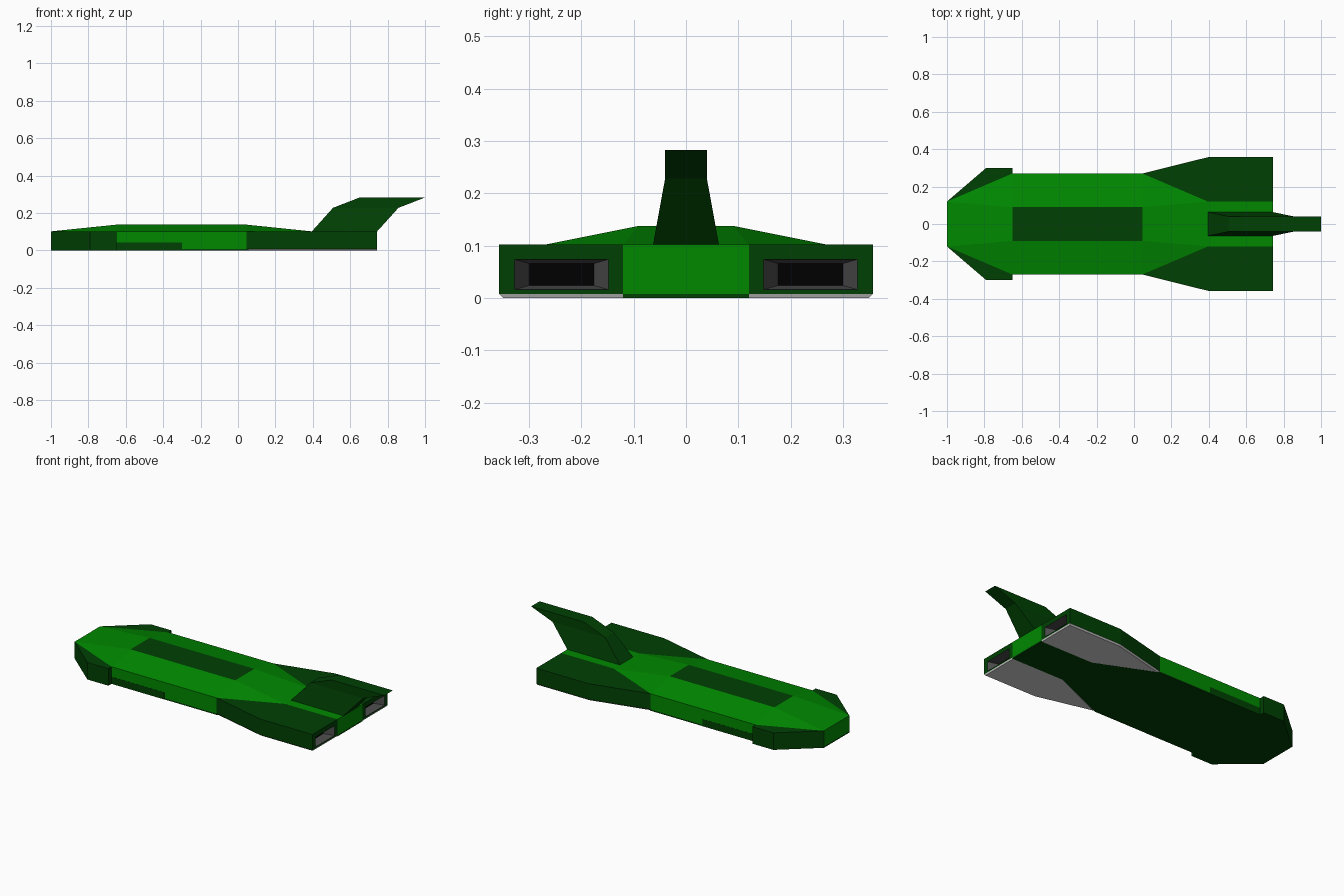
import bpy
import bmesh

default = bpy.data.objects.get("Cube")
if default:
    bpy.data.objects.remove(default)

SKIRT, DECK = 0.008, 0.102   # heights of the lower seam and the deck edge
TAIL = 0.744                 # rear end of hull and wings


def material(name, color):
    mat = bpy.data.materials.new(name)
    mat.use_nodes = True
    mat.diffuse_color = (*color, 1)
    bsdf = next(n for n in mat.node_tree.nodes if n.type == 'BSDF_PRINCIPLED')
    bsdf.inputs["Base Color"].default_value = (*color, 1)
    return mat


bright = material("bright_green", (0, 0.25, 0))
dark = material("dark_green", (0, 0.052, 0.001))
grey = material("underside_grey", (0.65, 0.65, 0.65))
metal = material("engine_grey", (0.075, 0.075, 0.075))
black = material("engine_black", (0, 0, 0))


def finish(bm, name, mats, mirror=False):
    bmesh.ops.recalc_face_normals(bm, faces=bm.faces)
    mesh = bpy.data.meshes.new(name)
    bm.to_mesh(mesh)
    bm.free()
    for mat in mats:
        mesh.materials.append(mat)
    obj = bpy.data.objects.new(name, mesh)
    bpy.context.scene.collection.objects.link(obj)
    if mirror:
        mod = obj.modifiers.new("Mirror", 'MIRROR')
        mod.use_axis = (False, True, False)
        mod.use_mirror_merge = False


def loft(bm, low, high):
    """Closed solid between two matching loops of points."""
    a = [bm.verts.new(p) for p in low]
    b = [bm.verts.new(p) for p in high]
    n = len(a)
    bm.faces.new(a)
    bm.faces.new(b)
    for i in range(n):
        j = (i + 1) % n
        bm.faces.new((a[i], a[j], b[j], b[i]))


def prism(name, outline, z0, z1, mats):
    bm = bmesh.new()
    loft(bm, [(x, y, z0) for x, y in outline], [(x, y, z1) for x, y in outline])
    finish(bm, name, mats, True)


# Hull: stations of x, half width, ridge half width, ridge height
stations = [(-1, 0.12, 0.12, DECK), (-0.65, 0.27, 0.09, 0.138),
            (0.045, 0.27, 0.09, 0.138), (0.395, 0.12, 0.12, DECK),
            (TAIL, 0.12, 0.12, DECK)]
bm = bmesh.new()
rings = []
for x, w, r, h in stations:
    half = [(w, 0), (w, SKIRT), (w, DECK), (r, h)]
    ring = half + [(-y, z) for y, z in reversed(half)]
    rings.append([bm.verts.new((x, y, z)) for y, z in ring])
for a, b in zip(rings, rings[1:]):
    for i in range(8):
        j = (i + 1) % 8
        bm.faces.new((a[i], a[j], b[j], b[i]))
for ring in (rings[0], rings[-1]):
    for i in range(3):
        bm.faces.new((ring[i], ring[i + 1], ring[6 - i], ring[7 - i]))
bmesh.ops.remove_doubles(bm, verts=bm.verts, dist=0.0005)
for f in bm.faces:
    # Dark belly, skirt and flat roof panel
    low = max(v.co.z for v in f.verts) < SKIRT + 0.001
    roof = min(v.co.z for v in f.verts) > DECK + 0.01
    f.material_index = 1 if low or roof else 0
finish(bm, "hull", [bright, dark])

# Nose side blocks and the low side plates behind them
prism("nose_block", [(-1, 0.12), (-0.79, 0.3), (-0.65, 0.3), (-0.65, 0.27)],
      0, DECK, [dark])
prism("side_plate", [(-0.65, 0.268), (-0.65, 0.271), (-0.3, 0.271), (-0.3, 0.268)],
      0, 0.042, [dark])

# Rear wings with a recessed engine opening in the back face
wing = [(0.045, 0.27), (0.395, 0.357), (TAIL, 0.357), (TAIL, 0.12), (0.395, 0.12)]
bm = bmesh.new()
loft(bm, [(x, y, SKIRT) for x, y in wing], [(x, y, DECK) for x, y in wing])
bmesh.ops.recalc_face_normals(bm, faces=bm.faces)
back = max(bm.faces, key=lambda f: f.calc_center_median().x)


def recess(face, half_y, half_z, x, index):
    """Inset the face to a rectangle around the engine axis."""
    mid = face.calc_center_median()
    ring = bmesh.ops.inset_individual(bm, faces=[face], thickness=0.005)["faces"]
    for v in face.verts:
        v.co = (x, 0.238 + (half_y if v.co.y > mid.y else -half_y),
                0.045 + (half_z if v.co.z > mid.z else -half_z))
    for f in ring:
        f.material_index = index


recess(back, 0.09, 0.029, TAIL, 0)
recess(back, 0.062, 0.021, 0.69, 1)
back.material_index = 2
finish(bm, "wing", [dark, metal, black], True)

# Grey wing undersides with chamfered outer edges
under = [(0.06, 0.266), (0.395, 0.349), (TAIL - 0.004, 0.349),
         (TAIL - 0.004, 0.12), (0.395, 0.12)]
bm = bmesh.new()
loft(bm, [(x, y, 0) for x, y in under], [(x, y, SKIRT) for x, y in wing])
finish(bm, "wing_underside", [grey], True)

# Swept tail fin, narrowing from the root to the top
rows = [(0.395, TAIL, DECK, 0.063), (0.508, 0.858, 0.228, 0.04),
        (0.65, 1.0, 0.283, 0.04)]
bm = bmesh.new()
rings = [[bm.verts.new(p) for p in ((x0, -w, z), (x1, -w, z), (x1, w, z), (x0, w, z))]
         for x0, x1, z, w in rows]
bm.faces.new(rings[0])
bm.faces.new(rings[-1])
for a, b in zip(rings, rings[1:]):
    for i in range(4):
        j = (i + 1) % 4
        bm.faces.new((a[i], a[j], b[j], b[i]))
finish(bm, "tail_fin", [dark])
